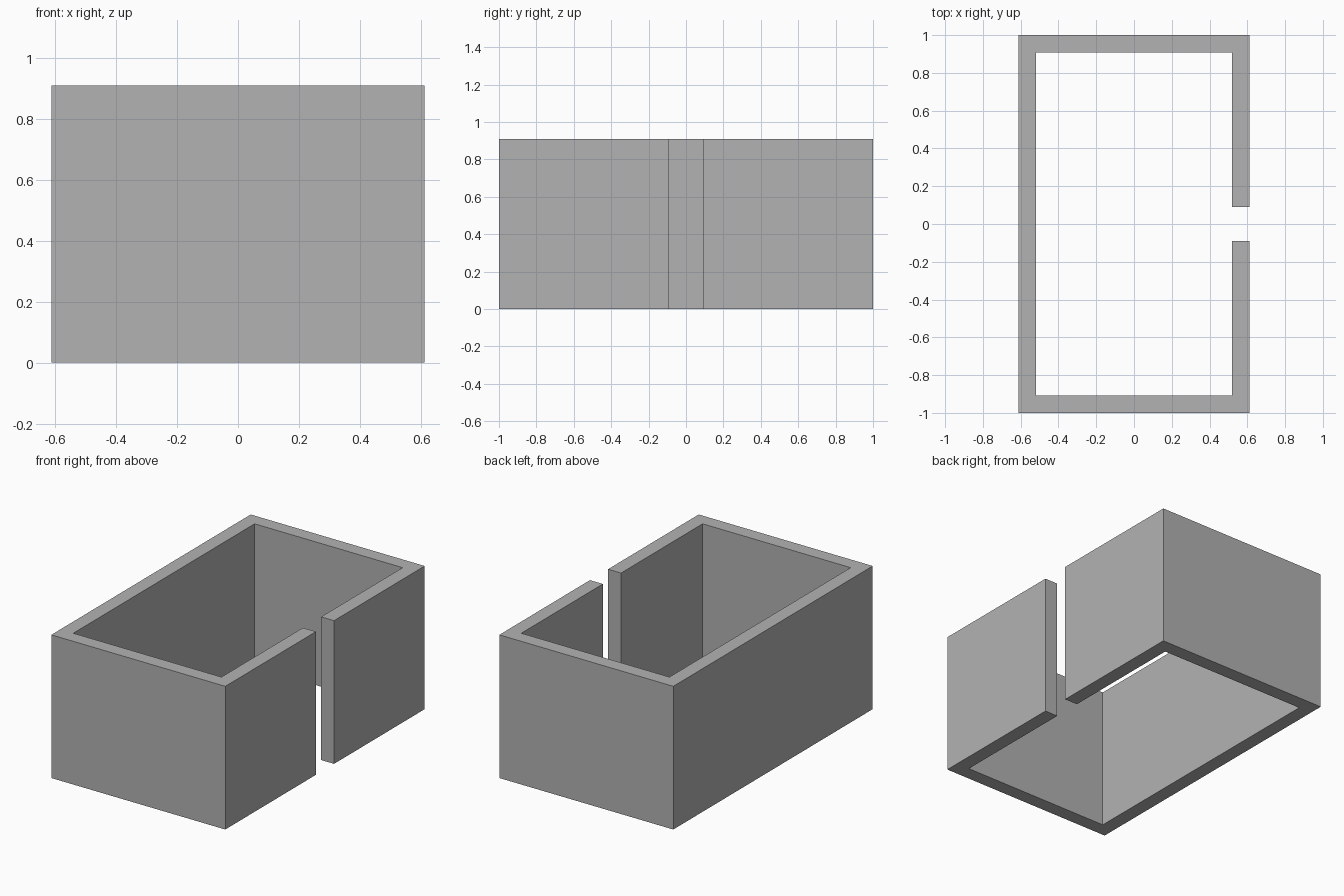
import bpy
import bmesh
from mathutils import Vector

cube = bpy.data.objects.get("Cube")
if cube:
    bpy.data.objects.remove(cube, do_unlink=True)

HALF_X, HALF_Y, HEIGHT = 0.611, 1.0, 0.909
WALL, HALF_GAP = 0.091, 0.091


def flat_material(name, value):
    mat = bpy.data.materials.new(name)
    mat.use_nodes = True
    colour = (value, value, value, 1.0)
    mat.diffuse_color = colour
    mat.node_tree.nodes["Principled BSDF"].inputs["Base Color"].default_value = colour
    return mat


# Half of the wall outline, from the doorway round to the closed side
inner_x, inner_y = HALF_X - WALL, HALF_Y - WALL
outer_half = [(HALF_X, HALF_GAP), (HALF_X, HALF_Y), (-HALF_X, HALF_Y)]
inner_half = [(inner_x, HALF_GAP), (inner_x, inner_y), (-inner_x, inner_y)]


def mirrored(half):
    """Complete a half outline by reflecting it across y = 0."""
    return half + [(x, -y) for x, y in reversed(half)]


# Enclosure walls: one C-shaped footprint raised to full height
bm = bmesh.new()
outline = mirrored(outer_half) + mirrored(inner_half)[::-1]
footprint = bm.faces.new([bm.verts.new((x, y, 0)) for x, y in outline])
raised = bmesh.ops.extrude_face_region(bm, geom=[footprint], use_keep_orig=True)
top_verts = [g for g in raised["geom"] if isinstance(g, bmesh.types.BMVert)]
bmesh.ops.translate(bm, verts=top_verts, vec=Vector((0, 0, HEIGHT)))
bmesh.ops.recalc_face_normals(bm, faces=bm.faces)

mesh = bpy.data.meshes.new("enclosure_walls")
bm.to_mesh(mesh)
bm.free()
mesh.materials.append(flat_material("plain grey", 0.448))
walls = bpy.data.objects.new("enclosure_walls", mesh)
bpy.context.collection.objects.link(walls)
